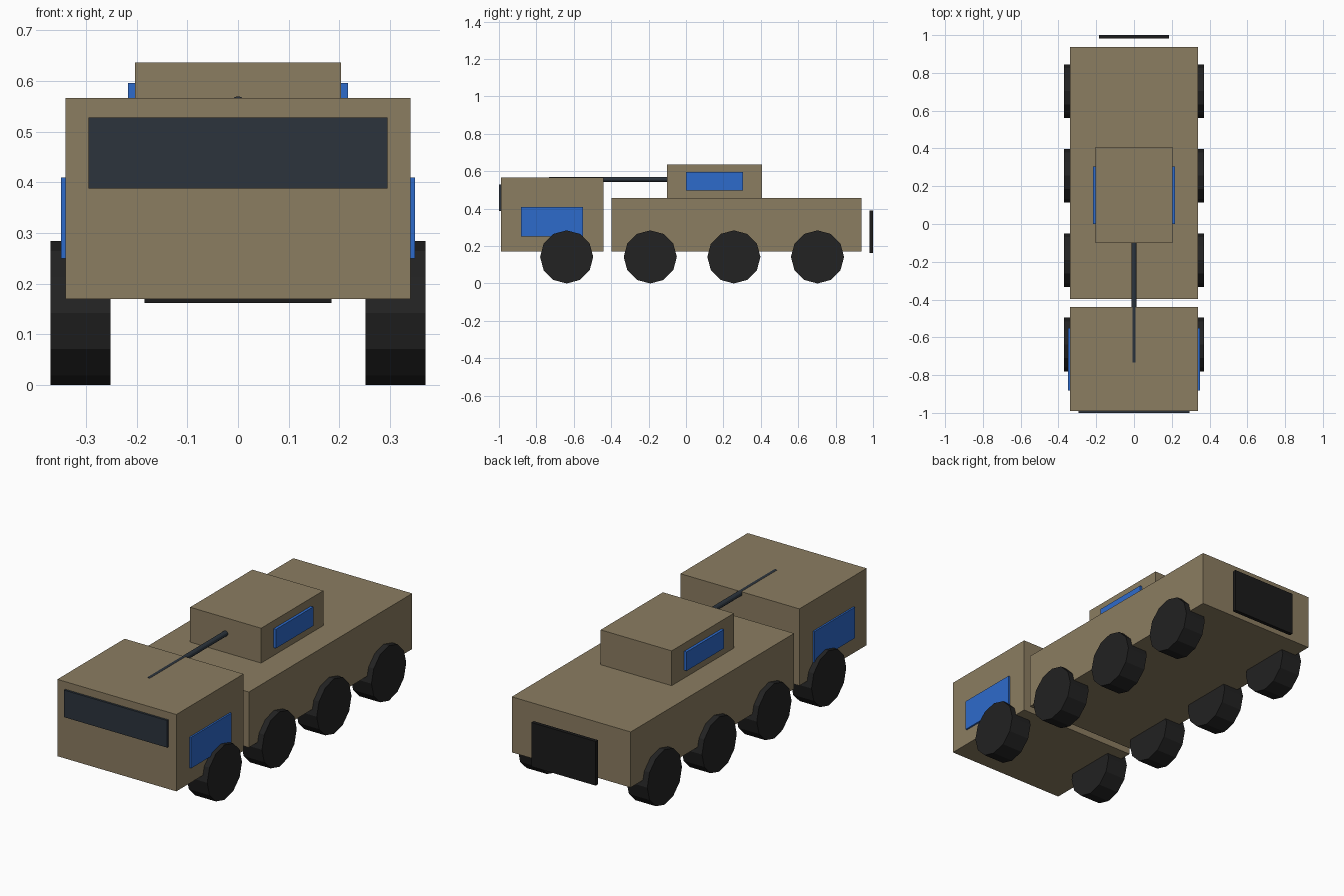
import bpy
import math

cube = bpy.data.objects.get("Cube")
if cube:
    bpy.data.objects.remove(cube, do_unlink=True)


def material(name, rgb):
    mat = bpy.data.materials.new(name)
    mat.use_nodes = True
    color = (*rgb, 1.0)
    mat.diffuse_color = color
    bsdf = next(n for n in mat.node_tree.nodes if n.type == "BSDF_PRINCIPLED")
    bsdf.inputs["Base Color"].default_value = color
    bsdf.inputs["Roughness"].default_value = 0.8
    return mat


tan = material("tan_paint", (0.26, 0.205, 0.12))
blue = material("blue_panel", (0.027, 0.145, 0.6))
glass = material("dark_slate", (0.025, 0.034, 0.046))
rubber = material("tyre_black", (0.016, 0.016, 0.016))
black = material("ramp_black", (0.0105, 0.0105, 0.0105))


def finish(obj, name, mat):
    obj.name = name
    obj.data.name = name
    obj.data.materials.append(mat)
    return obj


def box(name, mat, x, y, z):
    """Box from (min, max) ranges on each axis."""
    spans = (x, y, z)
    bpy.ops.mesh.primitive_cube_add(size=1, location=[sum(s) / 2 for s in spans])
    obj = bpy.context.object
    obj.scale = [s[1] - s[0] for s in spans]
    bpy.ops.object.transform_apply(location=False, rotation=False, scale=True)
    return finish(obj, name, mat)


def cylinder(name, mat, radius, depth, location, rotation):
    bpy.ops.mesh.primitive_cylinder_add(vertices=12, radius=radius, depth=depth,
                                        location=location, rotation=rotation)
    return finish(bpy.context.object, name, mat)


# Main bodies
box("cab", tan, (-0.34, 0.34), (-0.989, -0.44), (0.17, 0.567))
box("hull", tan, (-0.34, 0.34), (-0.397, 0.937), (0.17, 0.457))
box("turret", tan, (-0.203, 0.203), (-0.101, 0.407), (0.457, 0.637))

# Windscreen and free-standing rear ramp
box("windscreen", glass, (-0.295, 0.295), (-1.0, -0.985), (0.388, 0.528))
box("rear_ramp", black, (-0.184, 0.184), (0.981, 1.0), (0.162, 0.39))

# Gun barrel, partly sunk into the cab roof
cylinder("gun_barrel", glass, 0.0135, 0.64, (0, -0.412, 0.5565), (math.pi / 2, 0, 0))

# Side panels and wheels on both sides
for side, s in (("left", 1), ("right", -1)):
    box(side + "_cab_panel", blue, sorted((s * 0.335, s * 0.349)),
        (-0.881, -0.55), (0.25, 0.41))
    box(side + "_turret_panel", blue, sorted((s * 0.198, s * 0.217)),
        (0.0, 0.305), (0.498, 0.596))
    for i in range(4):
        cylinder(f"{side}_wheel_{i + 1}", rubber, 0.142, 0.118,
                 (s * 0.311, -0.638 + i * 0.447, 0.142), (0, math.pi / 2, 0))
